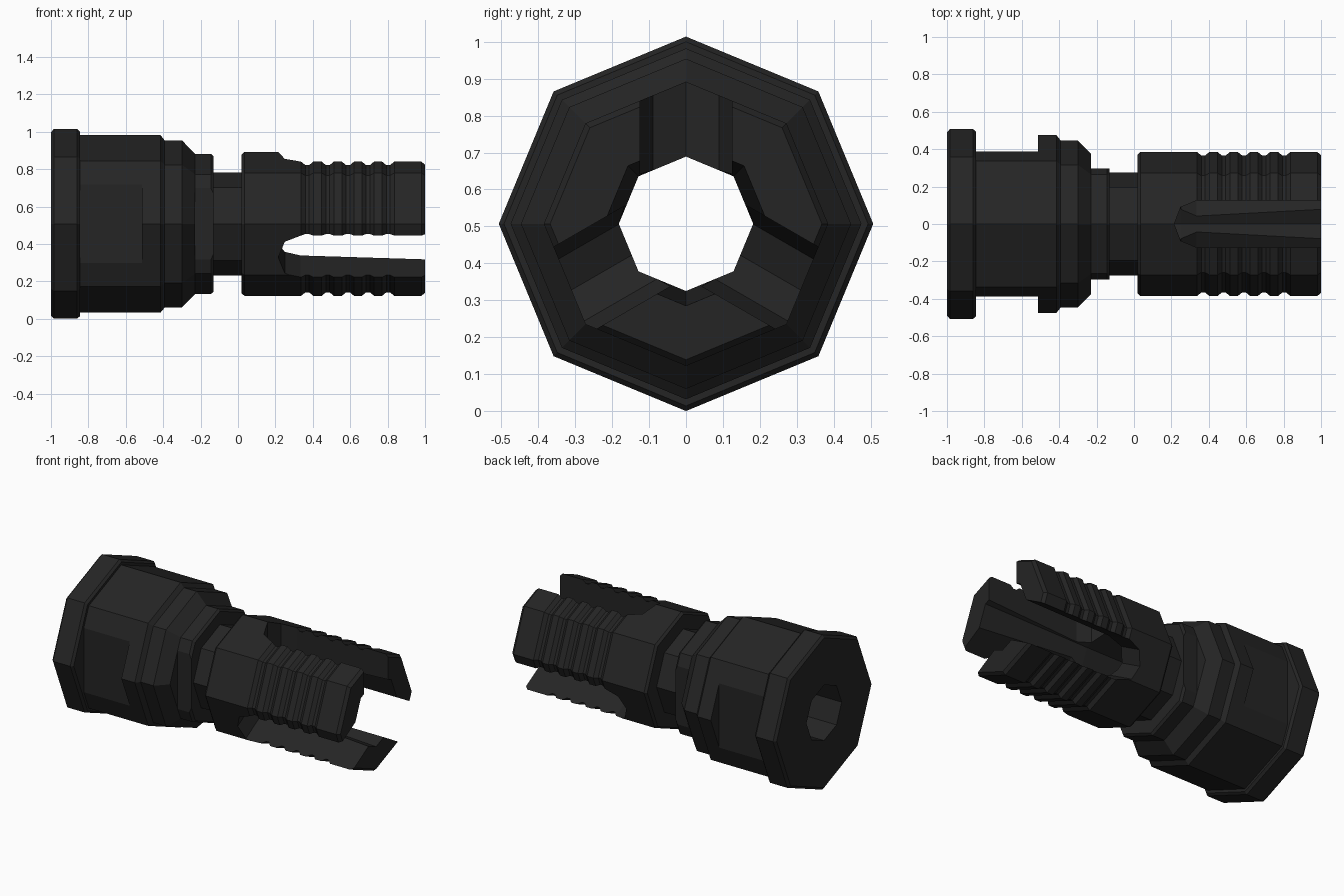
import bpy, bmesh, math
from mathutils import Matrix, Vector

if "Cube" in bpy.data.objects:
    bpy.data.objects.remove(bpy.data.objects["Cube"])

CZ = 0.507      # height of the barrel axis
SIDES = 8

black = bpy.data.materials.new("matte black")
black.diffuse_color = (0.018, 0.018, 0.018, 1)
black.use_nodes = True
black.node_tree.nodes["Principled BSDF"].inputs["Base Color"].default_value = black.diffuse_color


def make_object(name, bm):
    bmesh.ops.recalc_face_normals(bm, faces=bm.faces)
    mesh = bpy.data.meshes.new(name)
    bm.to_mesh(mesh)
    bm.free()
    mesh.materials.append(black)
    obj = bpy.data.objects.new(name, mesh)
    bpy.context.collection.objects.link(obj)
    return obj


def turned(name, profile):
    """Closed (x, radius) profile turned round the x axis, corners up and sideways."""
    bm = bmesh.new()
    rings = []
    for i in range(SIDES):
        a = 2 * math.pi * i / SIDES
        rings.append([bm.verts.new((x, r * math.cos(a), CZ + r * math.sin(a)))
                      for x, r in profile])
    n = len(profile)
    for i in range(SIDES):
        a, b = rings[i], rings[(i + 1) % SIDES]
        for j in range(n):
            k = (j + 1) % n
            bm.faces.new((a[j], a[k], b[k], b[j]))
    return make_object(name, bm)


def prism(name, outline, z0, z1, angle):
    """Outline in (x, y) raised from z0 to z1, then turned about the barrel axis."""
    bm = bmesh.new()
    low = [bm.verts.new((x, y, z0)) for x, y in outline]
    high = [bm.verts.new((x, y, z1)) for x, y in outline]
    bm.faces.new(low)
    bm.faces.new(high)
    n = len(outline)
    for i in range(n):
        j = (i + 1) % n
        bm.faces.new((low[i], low[j], high[j], high[i]))
    turn = Matrix.Translation((0, 0, CZ)) @ Matrix.Rotation(angle, 4, 'X')
    bmesh.ops.transform(bm, matrix=turn, verts=bm.verts)
    obj = make_object(name, bm)
    obj.hide_render = True
    return obj


def cut(target, cutter):
    mod = target.modifiers.new("cut", 'BOOLEAN')
    mod.operation = 'DIFFERENCE'
    mod.solver = 'EXACT'
    mod.object = cutter


# Outer profile: rear flange, wrench body, shoulder, ring, neck
profile = [(-1, 0.49), (-0.985, 0.507), (-0.86, 0.507), (-0.845, 0.493),
           (-0.845, 0.475), (-0.415, 0.475), (-0.392, 0.447), (-0.30, 0.447),
           (-0.23, 0.375), (-0.145, 0.375), (-0.13, 0.362),
           (-0.13, 0.276), (0.02, 0.276), (0.02, 0.372), (0.035, 0.385)]
# Gripping grooves along the prongs
for x in (0.37, 0.48, 0.588, 0.695, 0.803):
    profile += [(x - 0.033, 0.385), (x - 0.01, 0.366),
                (x + 0.01, 0.366), (x + 0.033, 0.385)]
# Front chamfer, then flared bore back to the rear face
profile += [(0.98, 0.385), (1, 0.368), (1, 0.222), (0.25, 0.182), (-1, 0.182)]
body = turned("flash_hider_body", profile)

cutters = []

# Three prong slots with pointed ends
half = [(0.25, 0.09), (0.335, 0.125), (1.2, 0.125)]
slot = [(0.215, 0)] + half + [(x, -y) for x, y in reversed(half)]
for i in range(3):
    cutters.append(prism("slot_cutter", slot, 0.1, 0.8, i * 2 * math.pi / 3))

# Wrench flats on both sides of the body and the ring
for side in (1, -1):
    for x0, x1, depth in ((-0.845, -0.512, 0.388), (-0.23, -0.12, 0.296)):
        rect = [(x0, -0.4), (x1, -0.4), (x1, 0.4), (x0, 0.4)]
        cutters.append(prism("flat_cutter", rect, depth, 0.8, side * math.pi / 2))

for c in cutters:
    cut(body, c)

# Bake the cuts and remove the cutters
bpy.context.view_layer.update()
graph = bpy.context.evaluated_depsgraph_get()
baked = bpy.data.meshes.new_from_object(body.evaluated_get(graph))
body.modifiers.clear()
body.data = baked
for c in cutters:
    bpy.data.objects.remove(c)
baked.materials.clear()
baked.materials.append(black)
for p in baked.polygons:
    p.material_index = 0
    p.use_smooth = False
